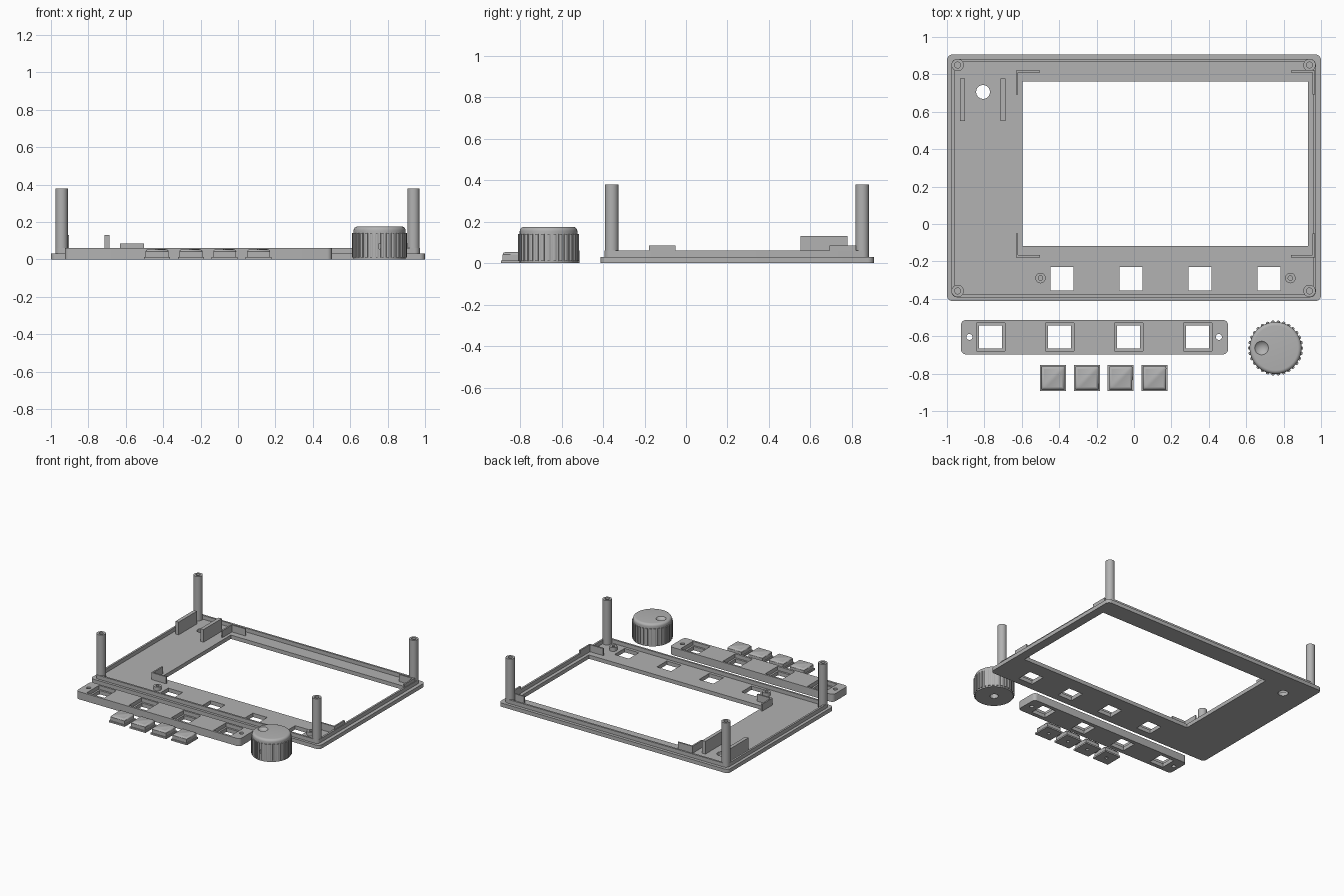
import bpy, bmesh, math

if "Cube" in bpy.data.objects:
    bpy.data.objects.remove(bpy.data.objects["Cube"])

grey = bpy.data.materials.new("grey_plastic")
grey.diffuse_color = (0.445, 0.445, 0.445, 1)
grey.use_nodes = True
grey.node_tree.nodes["Principled BSDF"].inputs["Base Color"].default_value = grey.diffuse_color


# ---------- helpers ----------
def circle(x, y, r, n=24):
    return [(x + r * math.cos(2 * math.pi * i / n), y + r * math.sin(2 * math.pi * i / n)) for i in range(n)]


def rect(x0, x1, y0, y1):
    return [(x0, y0), (x1, y0), (x1, y1), (x0, y1)]


def square(x, y, s):
    return rect(x - s / 2, x + s / 2, y - s / 2, y + s / 2)


def round_rect(x0, x1, y0, y1, r, n=6):
    pts = []
    for k, (cx, cy) in enumerate([(x1 - r, y1 - r), (x0 + r, y1 - r), (x0 + r, y0 + r), (x1 - r, y0 + r)]):
        for i in range(n + 1):
            a = math.pi / 2 * (k + i / n)
            pts.append((cx + r * math.cos(a), cy + r * math.sin(a)))
    return pts


def finish(ob):
    ob.data.materials.clear()
    ob.data.materials.append(grey)
    bpy.ops.object.select_all(action='DESELECT')
    ob.select_set(True)
    bpy.context.view_layer.objects.active = ob
    bpy.ops.object.shade_smooth_by_angle(angle=math.radians(35))
    return ob


def slab(name, z0, z1, *loops):
    """Extruded flat outline; the loops inside the first one become holes."""
    cu = bpy.data.curves.new(name, 'CURVE')
    cu.dimensions, cu.fill_mode, cu.extrude = '2D', 'BOTH', (z1 - z0) / 2
    for pts in loops:
        sp = cu.splines.new('POLY')
        sp.points.add(len(pts) - 1)
        for p, (x, y) in zip(sp.points, pts):
            p.co = (x, y, 0, 1)
        sp.use_cyclic_u = True
    tmp = bpy.data.objects.new(name + "_outline", cu)
    bpy.context.collection.objects.link(tmp)
    bpy.context.view_layer.update()
    me = bpy.data.meshes.new_from_object(tmp.evaluated_get(bpy.context.evaluated_depsgraph_get()))
    bpy.data.objects.remove(tmp)
    bm = bmesh.new()
    bm.from_mesh(me)
    bmesh.ops.remove_doubles(bm, verts=bm.verts, dist=1e-5)
    bmesh.ops.translate(bm, verts=bm.verts, vec=(0, 0, (z0 + z1) / 2))
    bmesh.ops.recalc_face_normals(bm, faces=bm.faces)
    bm.to_mesh(me)
    bm.free()
    ob = bpy.data.objects.new(name, me)
    bpy.context.collection.objects.link(ob)
    return finish(ob)


def cut(ob, cutter):
    m = ob.modifiers.new("cut", 'BOOLEAN')
    m.operation, m.object, m.solver = 'DIFFERENCE', cutter, 'EXACT'
    bpy.context.view_layer.objects.active = ob
    bpy.ops.object.modifier_apply(modifier=m.name)
    bpy.data.objects.remove(cutter)


# ---------- bezel frame ----------
FLOOR, RIM = 0.03, 0.06
screw_x = (-0.50, 0.836)
slab("bezel_plate", 0, FLOOR,
     round_rect(-1, 1, -0.412, 0.906, 0.03),
     rect(-0.596, 0.93, -0.118, 0.762),
     circle(-0.807, 0.706, 0.037, 32),
     *[square(-0.385 + 0.369 * i, -0.292, 0.125) for i in range(4)])
slab("bezel_rim", FLOOR, RIM,
     round_rect(-0.976, 0.972, -0.392, 0.882, 0.03),
     round_rect(-0.961, 0.957, -0.377, 0.867, 0.02))

# corner posts with blind screw holes
for x in (-0.943, 0.938):
    for y in (-0.358, 0.85):
        slab("corner_post_base", FLOOR, 0.26, circle(x, y, 0.033))
        slab("corner_post_top", 0.26, 0.38, circle(x, y, 0.033), circle(x, y, 0.016))

# short standoffs beside the button openings
for x in screw_x:
    slab("button_standoff", FLOOR, RIM, circle(x, -0.289, 0.028), circle(x, -0.289, 0.012))

# upright guide walls
for x in (-0.917, -0.70):
    slab("guide_wall", FLOOR, 0.13, rect(x - 0.014, x + 0.014, 0.551, 0.778))

# L-shaped screen brackets
T, L = 0.012, 0.128
for x, sx in ((-0.631, 1), (0.967, -1)):
    for y, sy in ((-0.179, 1), (0.821, -1)):
        shape = [(0, 0), (L, 0), (L, T), (T, T), (T, L), (0, L)]
        slab("screen_bracket", FLOOR, 0.085, [(x + sx * a, y + sy * b) for a, b in shape])

# ---------- button retainer strip, stepped openings ----------
outline = round_rect(-0.925, 0.503, -0.697, -0.513, 0.027)
holes = [circle(x, -0.604, 0.016) for x in (-0.88, 0.454)]
pockets = [(-0.767 + 0.369 * i, -0.604) for i in range(4)]
slab("retainer_strip_lower", 0, 0.03, outline, *holes, *[square(x, y, 0.122) for x, y in pockets])
slab("retainer_strip_upper", 0.03, RIM, outline, *holes, *[square(x, y, 0.152) for x, y in pockets])

# ---------- push buttons ----------
for i in range(4):
    x, y = -0.433 + 0.181 * i, -0.823
    slab("button_flange", 0, 0.012, square(x, y, 0.139), circle(x, y, 0.012, 16))
    cap = slab("button_cap", 0.012, 0.053, square(x, y, 0.122))
    bev = cap.modifiers.new("soft_top", 'BEVEL')
    bev.width, bev.segments, bev.limit_method = 0.012, 3, 'WEIGHT'
    weights = cap.data.attributes.new("bevel_weight_edge", 'FLOAT', 'EDGE')
    for e in cap.data.edges:
        if all(cap.data.vertices[v].co.z > 0.05 for v in e.vertices):
            weights.data[e.index].value = 1

# ---------- rotary knob ----------
KX, KY = 0.757, -0.663
profile = [(0, 0.1), (0.03, 0.1), (0.03, 0), (0.139, 0), (0.139, 0.152)]
profile += [(0.119 + 0.02 * math.cos(a), 0.155 + 0.02 * math.sin(a))
            for a in [math.pi / 2 * i / 6 for i in range(1, 7)]]
profile.append((0, 0.175))
bm = bmesh.new()
vs = [bm.verts.new((r, 0, z)) for r, z in profile]
es = [bm.edges.new(p) for p in zip(vs, vs[1:])]
bmesh.ops.spin(bm, geom=vs + es, cent=(0, 0, 0), axis=(0, 0, 1), angle=2 * math.pi, steps=72)
bmesh.ops.remove_doubles(bm, verts=bm.verts, dist=1e-5)
bmesh.ops.recalc_face_normals(bm, faces=bm.faces)
bmesh.ops.translate(bm, verts=bm.verts, vec=(KX, KY, 0))
me = bpy.data.meshes.new("knob")
bm.to_mesh(me)
bm.free()
knob = bpy.data.objects.new("knob", me)
bpy.context.collection.objects.link(knob)

# finger dimple and side screw hole
bpy.ops.mesh.primitive_uv_sphere_add(segments=32, ring_count=24, radius=0.05, location=(0.682, KY, 0.175 + 0.034))
cut(knob, bpy.context.object)
bpy.ops.mesh.primitive_cylinder_add(vertices=16, radius=0.014, depth=0.1,
                                    location=(KX, KY - 0.1, 0.07), rotation=(math.pi / 2, 0, 0))
cut(knob, bpy.context.object)
finish(knob)

# grip ribs around the knob, leaving the screw hole clear
N = 30
for i in range(N):
    a = 2 * math.pi * (i + 0.5) / N - math.pi / 2
    c, s = math.cos(a), math.sin(a)
    rib = [(0.134, -0.0085), (0.144, -0.0085), (0.147, -0.004), (0.147, 0.004), (0.144, 0.0085), (0.134, 0.0085)]
    slab("knob_rib", 0.01, 0.14, [(KX + u * c - v * s, KY + u * s + v * c) for u, v in rib])
